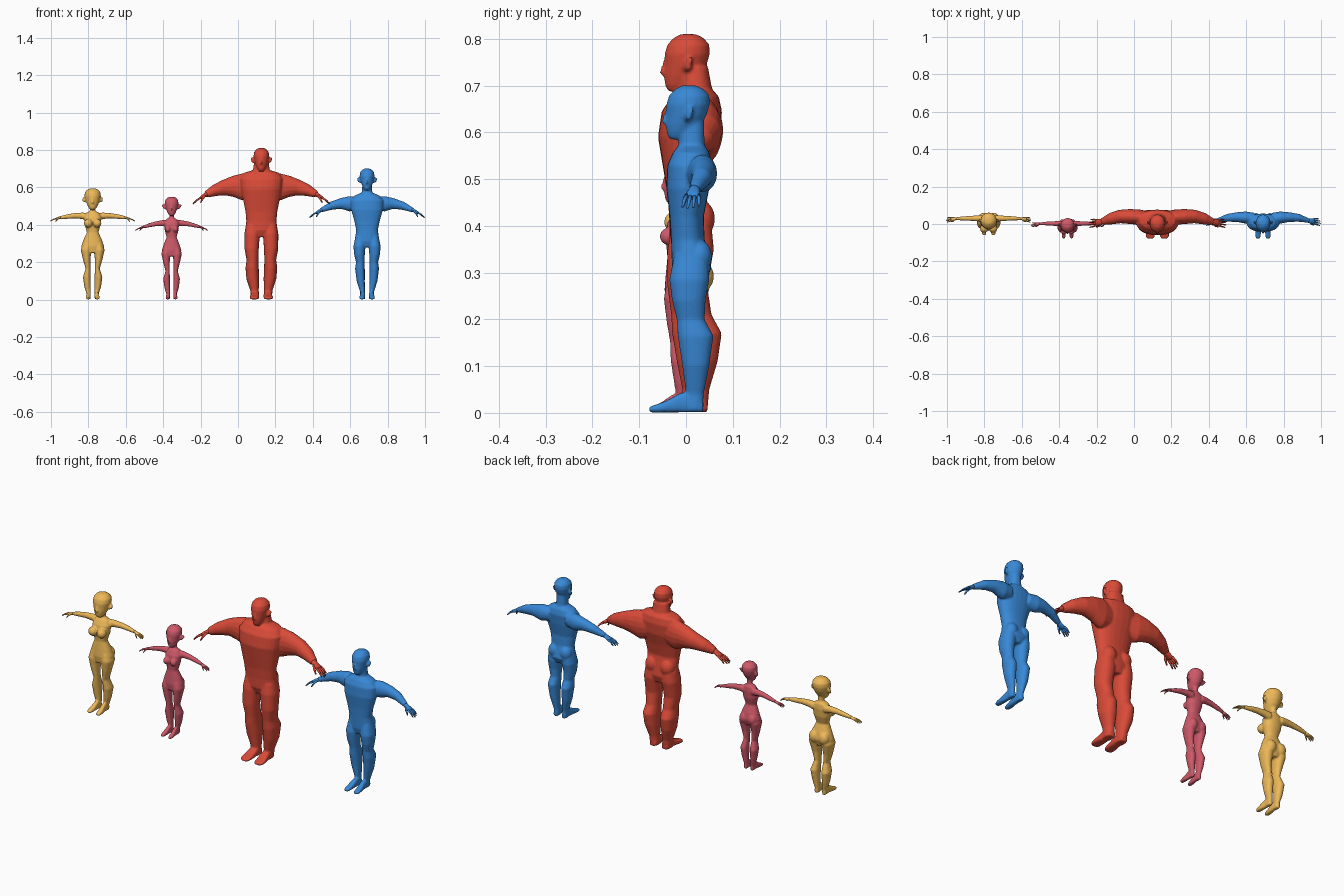
import bpy, bmesh
from math import cos, sin, pi, copysign
from mathutils import Vector, Matrix

X, Y, Z = Vector((1, 0, 0)), Vector((0, 1, 0)), Vector((0, 0, 1))

# torso rings: z, half width, front y, back y
TORSO_BIG = [(.335, .05, -.02, .045), (.37, .086, -.035, .057), (.42, .081, -.036, .05),
             (.47, .085, -.04, .042), (.53, .097, -.05, .055), (.59, .11, -.06, .073),
             (.645, .115, -.052, .077), (.677, .095, -.03, .07), (.692, .045, -.015, .056),
             (.74, .038, -.01, .047)]
TORSO_MID = [(.28, .03, -.02, .04), (.31, .067, -.03, .055), (.37, .058, -.032, .04),
             (.42, .068, -.035, .038), (.48, .085, -.042, .05), (.53, .088, -.04, .056),
             (.557, .065, -.028, .05), (.572, .028, -.016, .04), (.63, .024, -.015, .038)]
TORSO_SLIM = [(.25, .03, -.02, .04), (.285, .061, -.025, .052), (.32, .049, -.022, .045),
              (.36, .031, -.018, .03), (.40, .043, -.022, .042), (.44, .047, -.018, .045),
              (.463, .035, -.005, .042), (.475, .014, .005, .034), (.52, .013, .005, .034)]

# leg rings: z, inner x, outer x, front y, back y
LEG_BIG = [(.40, .01, .083, -.03, .055), (.35, .008, .091, -.04, .06), (.27, .014, .09, -.04, .046),
           (.21, .016, .079, -.032, .055), (.17, .014, .085, -.03, .077), (.11, .012, .08, -.02, .068),
           (.05, .014, .06, -.008, .05), (.004, .012, .056, -.01, .046)]
LEG_MID = [(.34, .01, .062, -.025, .048), (.285, .008, .073, -.036, .05), (.24, .012, .069, -.03, .042),
           (.2, .014, .059, -.02, .04), (.165, .012, .064, -.018, .059), (.1, .012, .056, -.008, .05),
           (.04, .012, .037, .0, .038), (.004, .01, .036, -.003, .037)]
LEG_SLIM = [(.30, .008, .052, -.02, .045), (.265, .007, .064, -.027, .05), (.21, .012, .051, -.02, .036),
            (.165, .012, .038, -.012, .032), (.12, .01, .052, -.01, .05), (.07, .01, .045, -.002, .042),
            (.025, .01, .031, .006, .034), (.004, .01, .032, .003, .034)]

# arm path: x, y, z, thickness in y, thickness in z
ARM_BIG = [(.05, .03, .605, .038, .06), (.1, .037, .602, .041, .073), (.15, .04, .605, .04, .057),
           (.2, .04, .598, .036, .042), (.25, .028, .583, .031, .031), (.295, .012, .562, .018, .018)]
ARM_MID = [(.05, .03, .515, .03, .034), (.095, .035, .512, .032, .041), (.14, .037, .513, .026, .029),
           (.19, .033, .502, .021, .022), (.245, .018, .478, .012, .012)]
ARM_SLIM = [(.03, .03, .444, .018, .02), (.06, .03, .448, .016, .017), (.1, .03, .448, .013, .014),
            (.14, .03, .443, .011, .012), (.178, .028, .437, .007, .008)]

# head rings: height fraction, width fraction, front and back fractions
HEAD = [(0, .32, -.75, -.15), (.1, .52, -.87, .25), (.27, .72, -.93, .62), (.45, .88, -.9, .86),
        (.65, 1, -.9, 1), (.82, .94, -.78, .98), (.94, .68, -.5, .72), (1, .36, -.22, .4)]


def loft(bm, rings, n=16, e=1.0):
    """Skin closed elliptical rings (centre, axis u, axis v) and cap both ends."""
    def p(t):
        return copysign(abs(t) ** e, t)
    loops = [[bm.verts.new(c + u * p(cos(2 * pi * i / n)) + v * p(sin(2 * pi * i / n)))
              for i in range(n)] for c, u, v in rings]
    for a, b in zip(loops, loops[1:]):
        for i in range(n):
            j = (i + 1) % n
            bm.faces.new((a[i], a[j], b[j], b[i]))
    bm.faces.new(loops[0])
    bm.faces.new(loops[-1])


def tube(bm, pts, radii, n=12):
    """Skin a limb along a path; radii are (y thickness, crosswise thickness)."""
    rings = []
    for i, c in enumerate(pts):
        t = (pts[min(i + 1, len(pts) - 1)] - pts[max(i - 1, 0)]).normalized()
        v = t.cross(Y).normalized()
        u = v.cross(t)
        rings.append((c, u * radii[i][0], v * radii[i][1]))
    loft(bm, rings, n)


def blob(bm, c, r):
    bmesh.ops.create_uvsphere(bm, u_segments=16, v_segments=10, radius=1,
                              matrix=Matrix.Translation(c) @ Matrix.Diagonal((*r, 1)))


def finish(bm, name, loc, scale, mat):
    bmesh.ops.scale(bm, vec=scale, verts=bm.verts)
    bmesh.ops.recalc_face_normals(bm, faces=bm.faces)
    for f in bm.faces:
        f.smooth = True
    me = bpy.data.meshes.new(name)
    bm.to_mesh(me)
    bm.free()
    me.materials.append(mat)
    ob = bpy.data.objects.new(name, me)
    ob.location = loc
    bpy.context.collection.objects.link(ob)
    return ob


def figure(name, color, loc, torso, leg, arm, head, hand, toe, seat,
           bust=None, ear=1.25, droop=0.0, scale=(1, 1, 1)):
    mat = bpy.data.materials.new(name + "_skin")
    mat.diffuse_color = (*color, 1)
    bm = bmesh.new()
    # torso with neck
    loft(bm, [(Vector((0, (f + b) / 2, z)), X * w, Y * (b - f) / 2) for z, w, f, b in torso], 24, .88)
    # head: chin z, top z, half width, centre y, half depth
    z0, z1, hw, hy, hd = head
    hh = z1 - z0
    loft(bm, [(Vector((0, hy + hd * (f + b) / 2, z0 + hh * t)), X * hw * w, Y * hd * (b - f) / 2)
              for t, w, f, b in HEAD], 20)
    # nose
    loft(bm, [(Vector((0, hy - hd * .8, z0 + hh * t)), X * hw * w, Y * hd * d)
              for t, w, d in [(.26, .1, .15), (.32, .2, .34), (.42, .14, .26), (.55, .1, .14)]], 10)
    for s in (1, -1):
        # ear
        tube(bm, [Vector((s * hw * a, hy + hd * b, z0 + hh * c)) for a, b, c in
                  [(.75, .0, .42), (1.02, .1, .47), (ear, .22, .58)]],
             [(hd * .16, hh * .1), (hd * .17, hh * .13), (hd * .07, hh * .05)], 10)
        # leg
        loft(bm, [(Vector((s * (a + b) / 2, (f + k) / 2, z)), X * (b - a) / 2, Y * (k - f) / 2)
                  for z, a, b, f, k in leg], 18, .92)
        # foot
        _, xa, xb, _, heel = leg[-1]
        fx, fw = (xa + xb) / 2, (xb - xa) / 2
        loft(bm, [(Vector((s * (fx + dx), heel + (toe - heel) * t, h / 2 + .001)), X * fw * w, Z * h / 2)
                  for t, h, w, dx in [(0, .025, .7, 0), (.12, .045, .95, 0), (.42, .042, 1, 0),
                                      (.7, .024, 1.15, .003), (.9, .016, 1.1, .004),
                                      (1, .012, .65, .003)]], 14, .7)
        # buttock
        blob(bm, Vector((s * seat[0], seat[1], seat[2])), (seat[3] * .95, seat[3] * .9, seat[3] * 1.1))
        # breast
        if bust:
            blob(bm, Vector((s * bust[0], bust[1], bust[2])), (bust[3],) * 3)
        # arm
        pts = [Vector((s * x, y, z - droop * x)) for x, y, z, _, _ in arm]
        tube(bm, pts, [(a, b) for *_, a, b in arm], 16)
    body = finish(bm, name + "_body", loc, scale, mat)
    # blend the body parts into one skin
    rm = body.modifiers.new("blend", 'REMESH')
    rm.mode = 'VOXEL'
    rm.voxel_size = .004
    rm.use_smooth_shade = True
    sm = body.modifiers.new("soften", 'SMOOTH')
    sm.factor = .5
    sm.iterations = 4

    # hands: palm, four fingers and a thumb
    bm = bmesh.new()
    h, dx, dz = hand
    for s in (1, -1):
        x, y, z, ra, rb = arm[-1]
        w = Vector((s * x, y, z - droop * x))
        d = Vector((s * dx, -.12, dz)).normalized()
        down = Vector((0, 0, -1))
        tube(bm, [w - d * h * .15, w + d * h * .15, w + d * h * .4, w + d * h * .52],
             [(ra * .9, rb * .9), (h * .2, h * .13), (h * .24, h * .11), (h * .2, h * .07)], 12)
        for k in range(4):
            o = (k - 1.5) * h
            base = w + d * h * .42 + Y * o * .125
            ln = h * (.58, .66, .62, .5)[k]
            tube(bm, [base, base + d * ln * .55 + Y * o * .03, base + d * ln + down * h * .1 + Y * o * .05],
                 [(h * .066, h * .07), (h * .06, h * .06), (h * .035, h * .035)], 8)
        t0 = w + d * h * .08 - Y * h * .1
        tube(bm, [t0, t0 + d * h * .2 - Y * h * .16 + down * h * .13,
                  t0 + d * h * .38 - Y * h * .2 + down * h * .33],
             [(h * .09, h * .09), (h * .075, h * .075), (h * .04, h * .04)], 8)
    finish(bm, name + "_hands", loc, scale, mat)


# four figures standing in a row
figure("gold_woman", (.85, .48, .10), (-.777, 0, 0), TORSO_SLIM, LEG_SLIM, ARM_SLIM,
       head=(.482, .594, .044, .014, .047), hand=(.047, .95, -.25), toe=-.06,
       seat=(.027, .034, .292, .029), bust=(.024, -.024, .408, .023), ear=1.12)
figure("pink_woman", (.62, .10, .14), (-.355, -.024, 0), TORSO_SLIM, LEG_SLIM, ARM_SLIM,
       head=(.485, .594, .043, .017, .047), hand=(.047, .93, -.3), toe=-.06,
       seat=(.027, .032, .285, .028), bust=(.023, -.018, .408, .019), ear=1.4,
       droop=.1, scale=(.86, .88, .925))
figure("red_man", (.70, .07, .04), (.125, 0, 0), TORSO_BIG, LEG_BIG, ARM_BIG,
       head=(.688, .81, .042, .0, .051), hand=(.078, .83, -.5), toe=-.079,
       seat=(.042, .028, .415, .038), ear=1.28)
figure("blue_man", (.04, .25, .68), (.69, 0, 0), TORSO_MID, LEG_MID, ARM_MID,
       head=(.585, .70, .04, .002, .049), hand=(.066, .85, -.45), toe=-.079,
       seat=(.032, .027, .335, .032), ear=1.22)
